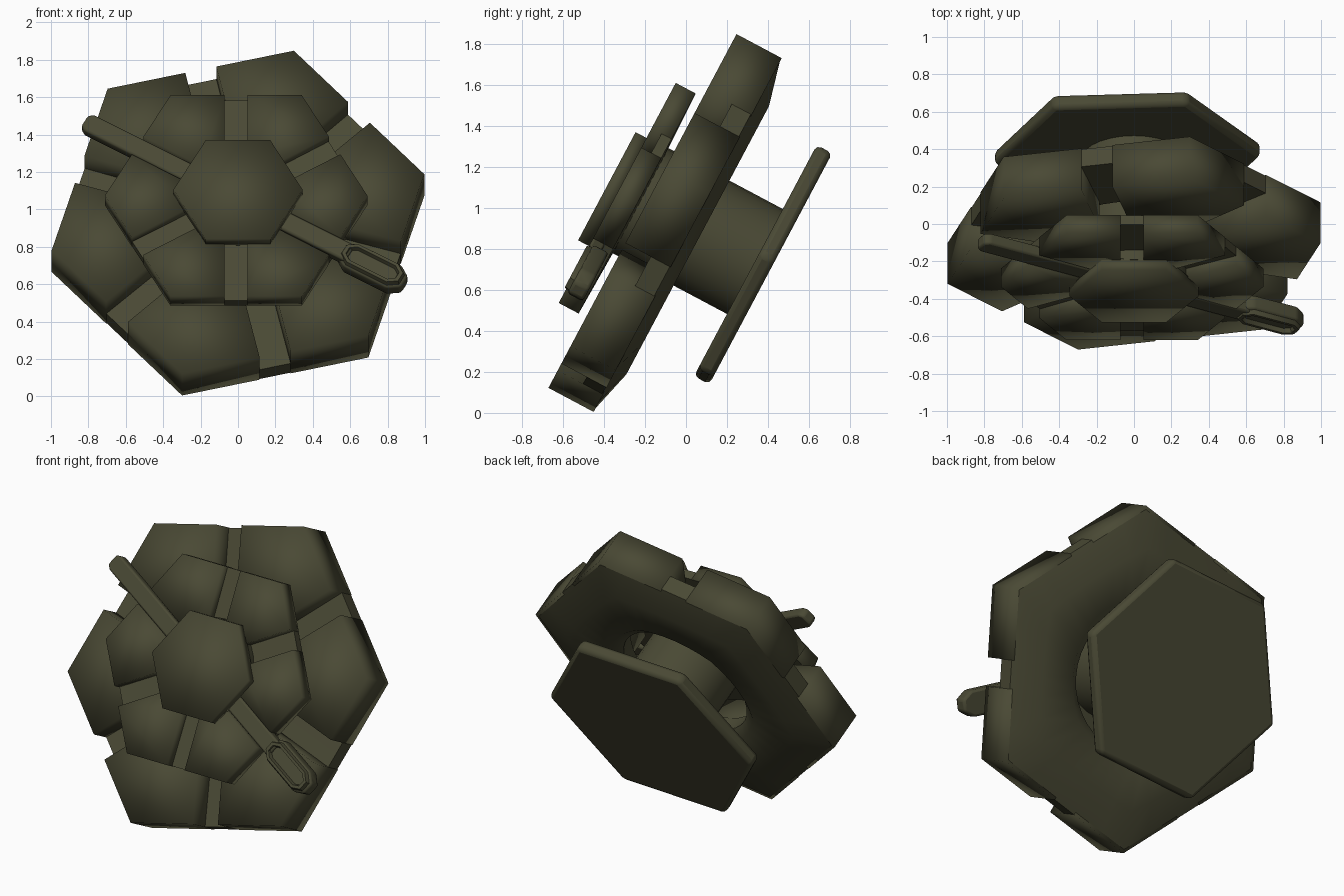
import bpy, bmesh, math
from mathutils import Matrix, Vector

if "Cube" in bpy.data.objects:
    bpy.data.objects.remove(bpy.data.objects["Cube"])

# One olive colour
olive = bpy.data.materials.new("dark_olive")
olive.diffuse_color = (0.068, 0.067, 0.035, 1)
olive.use_nodes = True
olive.node_tree.nodes["Principled BSDF"].inputs["Base Color"].default_value = olive.diffuse_color

# The whole wheel leans back: local x, v (up the disc), n (out of the face)
TILT = math.radians(62)
c, s = math.cos(TILT), math.sin(TILT)
LEAN = Matrix(((1, 0, 0, 0), (0, c, -s, 0), (0, s, c, 0), (0, 0, 0, 1)))


def polar(r, deg):
    return Vector((r * math.cos(math.radians(deg)), r * math.sin(math.radians(deg))))


def finish(name, bm, centre, angle=None, bevel=0):
    """Recalculate normals, lean the part into place and shade it."""
    bmesh.ops.recalc_face_normals(bm, faces=bm.faces)
    bm.transform(LEAN @ Matrix.Translation((centre[0], centre[1], 0)))
    me = bpy.data.meshes.new(name)
    bm.to_mesh(me)
    bm.free()
    me.materials.append(olive)
    ob = bpy.data.objects.new(name, me)
    bpy.context.collection.objects.link(ob)
    if bevel:
        m = ob.modifiers.new("bevel", 'BEVEL')
        m.width, m.segments = bevel, 2
    bpy.ops.object.select_all(action='DESELECT')
    ob.select_set(True)
    bpy.context.view_layer.objects.active = ob
    if angle is None:
        bpy.ops.object.shade_smooth()
    else:
        bpy.ops.object.shade_smooth_by_angle(angle=math.radians(angle))
    return ob


def add_prism(bm, pts, n0, n1):
    lo = [bm.verts.new((p[0], p[1], n0)) for p in pts]
    hi = [bm.verts.new((p[0], p[1], n1)) for p in pts]
    bm.faces.new(lo[::-1])
    bm.faces.new(hi)
    for i in range(len(pts)):
        j = (i + 1) % len(pts)
        bm.faces.new((lo[i], lo[j], hi[j], hi[i]))


def prism(name, pts, n0, n1, centre, angle=None, bevel=0):
    bm = bmesh.new()
    add_prism(bm, pts, n0, n1)
    return finish(name, bm, centre, angle, bevel)


def ngon(r, sides, turn=0):
    return [polar(r, turn + 360 * i / sides) for i in range(sides)]


def ring(name, R, turn, profile, centre):
    """Ring with hexagonal outside and round hole; profile = (blend, n)."""
    inner = profile[0][0]
    bm = bmesh.new()
    loops = []
    for k in range(36):
        a = turn + k * 10
        off = (k * 10) % 60 - 30
        hexr = R * math.cos(math.pi / 6) / math.cos(math.radians(off))
        loop = []
        for r, n in profile:
            t = (r - inner) / (1 - inner)
            p = polar(inner * R * (1 - t) + hexr * t, a)
            loop.append(bm.verts.new((p.x, p.y, n)))
        loops.append(loop)
    m = len(profile)
    for k in range(36):
        A, B = loops[k], loops[(k + 1) % 36]
        for i in range(m):
            j = (i + 1) % m
            bm.faces.new((A[i], B[i], B[j], A[j]))
    return finish(name, bm, centre, 50)


def segments(name, R, turn, gap, inner, n0, n1, centre):
    """Six kite blocks, one at each corner, parted at the edge middles."""
    apo = R * math.cos(math.pi / 6)
    bm = bmesh.new()
    for k in range(6):
        a = turn + 60 * k
        d1, d2 = polar(1, a - 30), polar(1, a + 30)
        t1, t2 = polar(gap, a + 60), polar(gap, a - 60)
        add_prism(bm, [d1 * inner + t1, d1 * apo + t1, polar(R, a),
                       d2 * apo + t2, d2 * inner + t2], n0, n1)
    return finish(name, bm, centre)


# Back plate and round hub
prism("back_plate", ngon(0.715, 6, 3.5), -0.035, 0.05, (-0.035, 0.815), 40, 0.025)
prism("hub", ngon(0.29, 28), 0.03, 0.80, (0, 0.81), 40)

# Large ring: base with rounded back, and six raised blocks
big = (0, 0.77)
ring("large_ring_base", 1.02, 13,
     [(0.42, 0.50), (0.41, 0.40), (0.48, 0.35), (0.76, 0.345), (1.0, 0.405), (1.0, 0.51)], big)
segments("large_ring_blocks", 1.022, 13, 0.085, 0.45, 0.40, 0.65, big)

# Small ring: same build, corner pointing sideways
small = (-0.01, 0.79)
ring("small_ring_base", 0.70, 0,
     [(0.35, 0.74), (0.35, 0.68), (1.0, 0.69), (1.0, 0.745)], small)
segments("small_ring_blocks", 0.702, 0, 0.062, 0.25, 0.69, 0.80, small)

# Centre cap
prism("centre_cap", ngon(0.345, 6), 0.79, 0.86, (0, 0.795))


# Cross bar lying in the small ring's gap, with a loop handle at its lower end
def along(pts):
    d, w = polar(1, -29.5), polar(1, 60.5)
    return [d * r + w * q for r, q in pts]


prism("cross_bar", along([(-0.93, -0.035), (-0.90, -0.055), (0.70, -0.055), (0.70, 0.055),
                          (-0.90, 0.055), (-0.93, 0.035)]), 0.735, 0.80, small, 40, 0.012)


def oval(r0, r1, w):
    e = w * 0.8
    return along([(r0, -w * 0.45), (r0 + e, -w), (r1 - e, -w), (r1, -w * 0.45),
                  (r1, w * 0.45), (r1 - e, w), (r0 + e, w), (r0, w * 0.45)])


prism("loop_handle", oval(0.64, 1.035, 0.08), 0.70, 0.785, small, 40, 0.015)

# Raised rim on the loop handle
bm = bmesh.new()
rows = []
for pts, n in ((oval(0.655, 1.02, 0.07), 0.78), (oval(0.665, 1.01, 0.062), 0.81),
               (oval(0.685, 0.99, 0.045), 0.81), (oval(0.695, 0.98, 0.037), 0.78)):
    rows.append([bm.verts.new((p.x, p.y, n)) for p in pts])
for i in range(4):
    A, B = rows[i], rows[(i + 1) % 4]
    for k in range(8):
        j = (k + 1) % 8
        bm.faces.new((A[k], A[j], B[j], B[k]))
finish("loop_rim", bm, small, 40)
